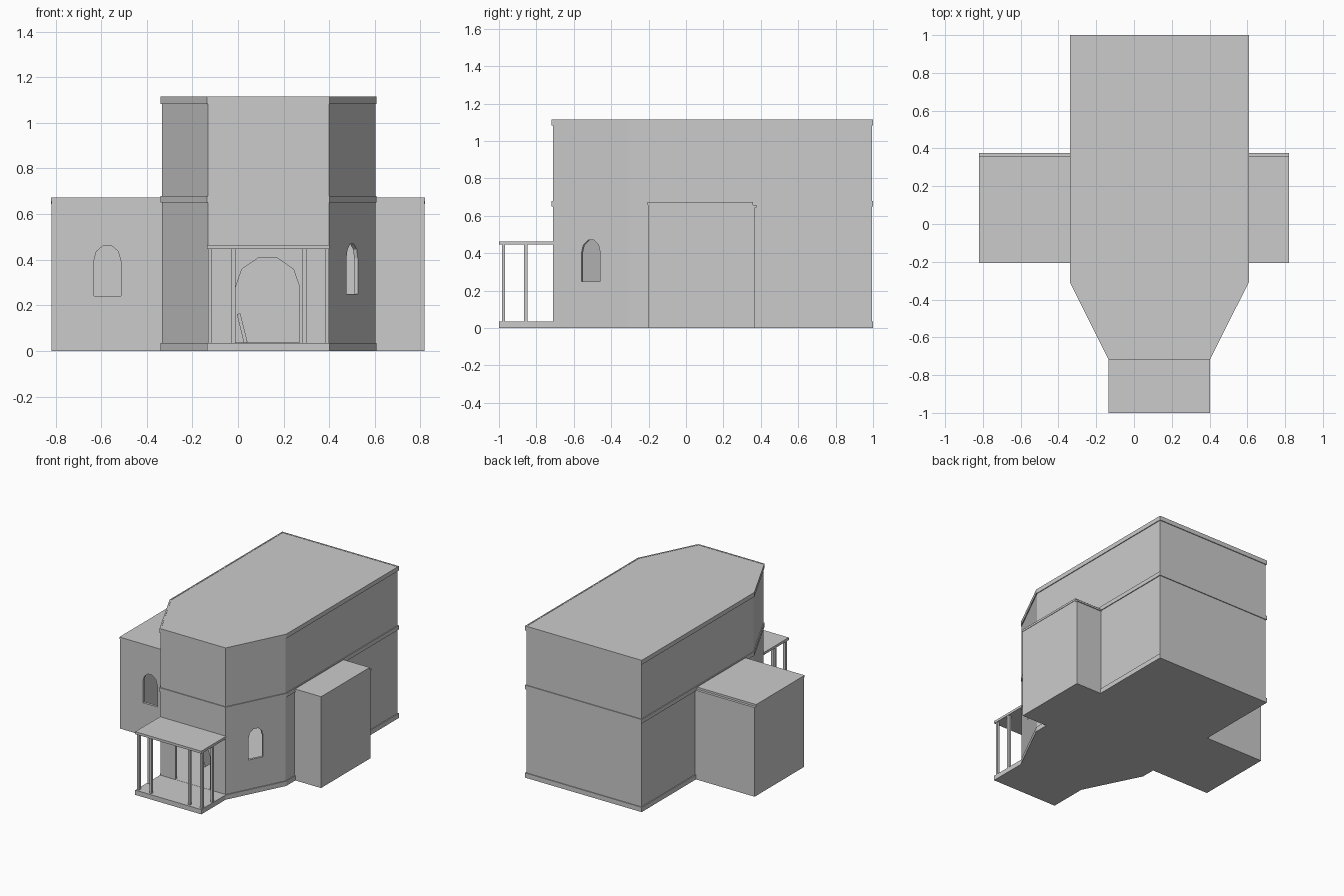
import bpy, bmesh, math
from mathutils import Vector, Matrix

if "Cube" in bpy.data.objects:
    bpy.data.objects.remove(bpy.data.objects["Cube"])

T = 0.018  # wall thickness


def prism(name, pts, z0, z1, matrix=None):
    """Extrude a closed outline from z0 to z1, optionally placed by a matrix."""
    bm = bmesh.new()
    face = bm.faces.new([bm.verts.new((x, y, z0)) for x, y in pts])
    ext = bmesh.ops.extrude_face_region(bm, geom=[face])
    top = [v for v in ext["geom"] if isinstance(v, bmesh.types.BMVert)]
    bmesh.ops.translate(bm, verts=top, vec=(0, 0, z1 - z0))
    if matrix:
        bm.transform(matrix)
    bmesh.ops.recalc_face_normals(bm, faces=bm.faces)
    me = bpy.data.meshes.new(name)
    bm.to_mesh(me)
    bm.free()
    ob = bpy.data.objects.new(name, me)
    bpy.context.collection.objects.link(ob)
    return ob


def box(name, x0, x1, y0, y1, z0, z1):
    return prism(name, [(x0, y0), (x1, y0), (x1, y1), (x0, y1)], z0, z1)


def inset(pts, d):
    """Move every side of a counter-clockwise outline inward by d."""
    out = []
    for i, p in enumerate(pts):
        p = Vector(p)
        a = (p - Vector(pts[i - 1])).normalized()
        b = (Vector(pts[(i + 1) % len(pts)]) - p).normalized()
        na, nb = Vector((-a.y, a.x)), Vector((-b.y, b.x))
        out.append(tuple(p + (na + nb) * d / (1 + na.dot(nb))))
    return out


def arch(name, x, y, half_w, z0, spring, top, turn=0.0):
    """Arched cutter through a wall; turn rotates it about z."""
    pts = [(half_w, z0)]
    for i in range(6):
        a = math.pi * i / 5
        pts.append((half_w * math.cos(a), spring + (top - spring) * math.sin(a)))
    pts.append((-half_w, z0))
    place = (Matrix.Translation((x, y, 0)) @ Matrix.Rotation(turn, 4, 'Z')
             @ Matrix.Rotation(math.pi / 2, 4, 'X'))
    return prism(name, pts, -0.06, 0.06, place)


def cut(ob, cutter):
    cutter.hide_render = True
    mod = ob.modifiers.new("cut", 'BOOLEAN')
    mod.operation, mod.solver, mod.object = 'DIFFERENCE', 'EXACT', cutter
    bpy.context.view_layer.objects.active = ob
    bpy.ops.object.modifier_apply(modifier=mod.name)
    bpy.data.objects.remove(cutter)


# Main hall: hollow walls with floor and roof
outline = [(-0.135, -0.718), (0.402, -0.718), (0.608, -0.308),
           (0.608, 1.0), (-0.34, 1.0), (-0.34, -0.308)]
wall = inset(outline, 0.006)
room = inset(wall, T)
hall = prism("hall_walls", wall, 0, 1.113)
cut(hall, prism("hall_room", room, 0.035, 1.095))
cut(hall, arch("door_cutter", 0.13, -0.71, 0.14, 0.036, 0.28, 0.413))
cut(hall, arch("side_window_cutter", 0.503, -0.51, 0.056, 0.25, 0.405, 0.473,
               math.atan2(0.41, 0.206)))

# Plinth, middle string course and cornice, as rings around the hall
for name, z0, z1 in (("plinth", 0, 0.035), ("string_course", 0.65, 0.68),
                     ("cornice", 1.083, 1.115)):
    ring = prism(name, outline, z0, z1)
    cut(ring, prism("ring_hole", inset(wall, 0.004), z0 - 0.1, z1 + 0.1))

# Side wings with thin roof slabs
for side, x_in, x_out in (("left", -0.33, -0.82), ("right", 0.598, 0.82)):
    s = 1 if x_out > 0 else -1
    lo, hi = sorted((x_in, x_out - s * 0.003))
    wing = box(side + "_wing", lo, hi, -0.203, 0.37, 0, 0.658)
    lo, hi = sorted((x_in + s * 0.006, x_out - s * (T + 0.003)))
    cut(wing, box("wing_room", lo, hi, -0.203 + T, 0.37 - T, 0.02, 0.645))
    if side == "left":
        cut(wing, arch("wing_window_cutter", -0.573, -0.2, 0.059, 0.24, 0.395, 0.465))
    lo, hi = sorted((x_in, x_out))
    box(side + "_wing_roof", lo, hi, -0.206, 0.357, 0.658, 0.673)
    box(side + "_wing_back_ledge", lo, hi, 0.357, 0.376, 0.645, 0.658)

# Porch floor, roof and slim square posts
box("porch_floor", -0.135, 0.402, -1.0, -0.71, 0, 0.035)
box("porch_roof", -0.135, 0.402, -1.0, -0.71, 0.446, 0.464)
for i, (x, y) in enumerate([(-0.122, -0.976), (-0.021, -0.976), (0.292, -0.976),
                            (0.39, -0.976), (-0.122, -0.857), (0.39, -0.857)]):
    box(f"porch_post_{i + 1}", x - 0.009, x + 0.009, y - 0.009, y + 0.009, 0.035, 0.446)

# Small board leaning inside the doorway
board = box("leaning_board", -0.008, 0.008, -0.04, 0.04, -0.065, 0.065)
board.location = (0.018, -0.4, 0.135)
board.rotation_euler = (0, math.radians(-14), 0)
bpy.data.objects["leaning_board"].location.z = 0.1
